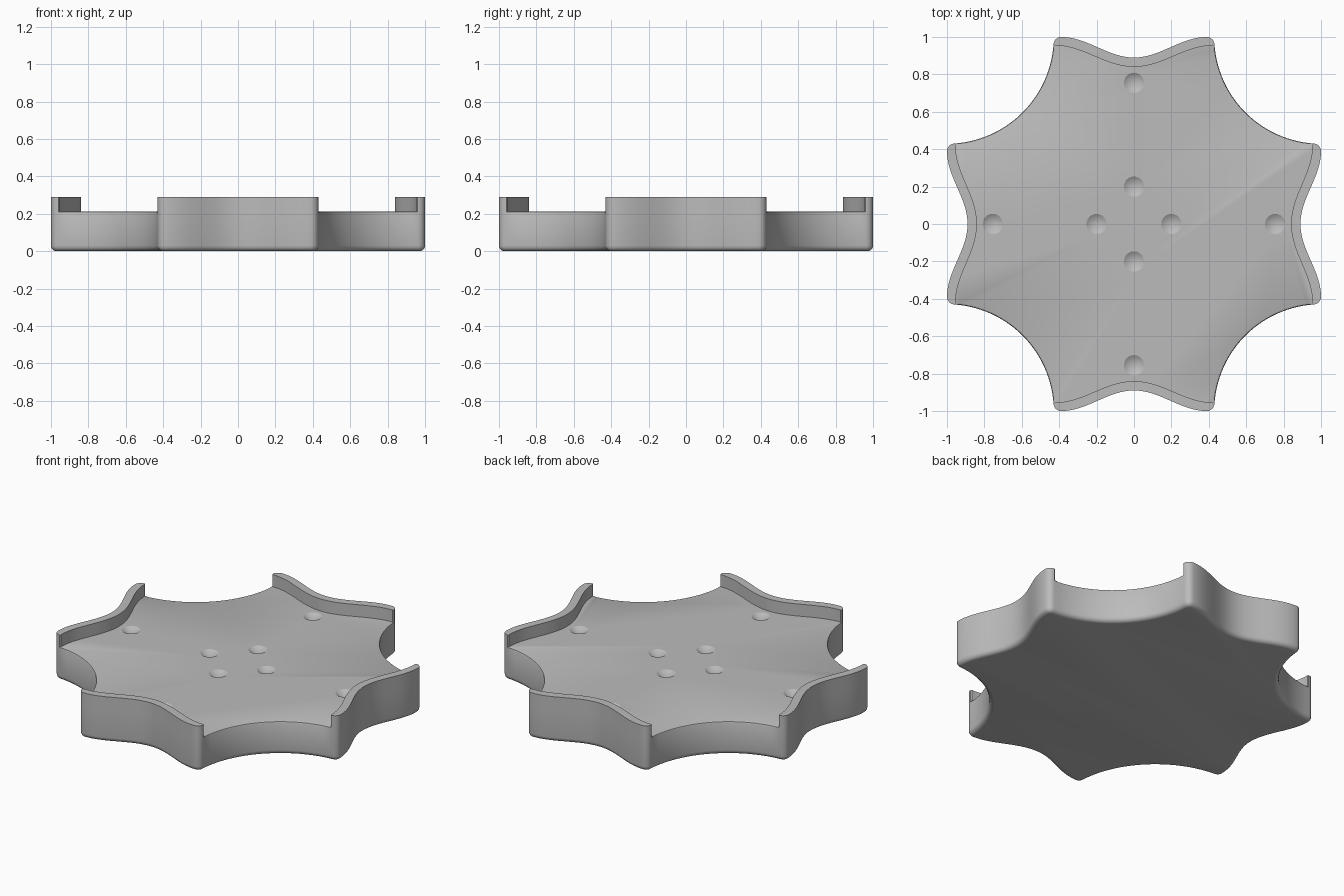
import bpy, bmesh
from math import pi, sin, cos, radians
from mathutils import Vector

cube = bpy.data.objects.get("Cube")
if cube:
    bpy.data.objects.remove(cube)

FLOOR, RIM_TOP = 0.213, 0.29

grey = bpy.data.materials.new("plain grey")
grey.use_nodes = True
grey.diffuse_color = (0.5, 0.5, 0.5, 1)
grey.node_tree.nodes["Principled BSDF"].inputs["Base Color"].default_value = (0.5, 0.5, 0.5, 1)


def arc(cx, cy, r, a, b, n):
    steps = [radians(a + (b - a) * i / n) for i in range(n + 1)]
    return [Vector((cx + r * cos(t), cy + r * sin(t))) for t in steps]


def wave(half, mid, amp, n):
    xs = [half * (2 * i / n - 1) for i in range(n + 1)]
    return [Vector((x, mid - amp * cos(pi * x / half))) for x in xs]


def turn(p, k):
    for _ in range(k):
        p = Vector((p.y, -p.x))
    return p


def finish(name, bm):
    bmesh.ops.recalc_face_normals(bm, faces=bm.faces)
    me = bpy.data.meshes.new(name)
    bm.to_mesh(me)
    bm.free()
    me.materials.append(grey)
    ob = bpy.data.objects.new(name, me)
    bpy.context.collection.objects.link(ob)
    return ob


def smooth(ob):
    bpy.ops.object.select_all(action='DESELECT')
    ob.select_set(True)
    bpy.context.view_layer.objects.active = ob
    bpy.ops.object.shade_smooth_by_angle(angle=radians(30))


# One wavy side with rounded tips, then the scooped corner
side = (arc(-0.39, 0.96, 0.04, 180, 90, 6)[:-1] + wave(0.39, 0.945, 0.055, 32)
        + arc(0.39, 0.96, 0.04, 90, 0, 6)[1:])
scoop = arc(1, 1, 0.571, 184, 266, 28)[1:-1]
quarter = [(p, False) for p in side] + [(p, True) for p in scoop]
outline = [(turn(p, k), s) for k in range(4) for p, s in quarter]
count = len(outline)


def inset(i, d):
    t = (outline[(i + 1) % count][0] - outline[i - 1][0]).normalized()
    return outline[i][0] + Vector((t.y, -t.x)) * d


# Base plate: rounded bottom edge, softened top edge along the scoops
bm = bmesh.new()
levels = [(0.03 * (1 - sin(a)), 0.03 * (1 - cos(a)), False)
          for a in [radians(18 * i) for i in range(6)]]
levels += [(0, FLOOR - 0.01, False), (0.003, FLOOR - 0.003, True), (0.01, FLOOR, True)]
rings = []
for d, z, scoop_only in levels:
    ring = []
    for i, (p, is_scoop) in enumerate(outline):
        q = inset(i, d if is_scoop or not scoop_only else 0)
        ring.append(bm.verts.new((q.x, q.y, z)))
    rings.append(ring)
for low, high in zip(rings, rings[1:]):
    for i in range(count):
        j = (i + 1) % count
        bm.faces.new((low[i], low[j], high[j], high[i]))
bm.faces.new(rings[0])
bm.faces.new(rings[-1])
plate = finish("base_plate", bm)

# Conical dimples cut into the floor
RADIUS, DEPTH = 0.054, 0.035
spots = [turn(Vector((0, r)), k) for r in (0.2, 0.755) for k in range(4)]
for s in spots:
    bpy.ops.mesh.primitive_cone_add(vertices=24, radius1=0, radius2=RADIUS * 2, depth=DEPTH * 2,
                                    location=(s.x, s.y, FLOOR))
    cutter = bpy.context.object
    cutter.name = "dimple_cutter"
    cutter.hide_render = True
    cutter.data.materials.append(grey)
    bpy.context.view_layer.objects.active = plate
    mod = plate.modifiers.new("dimple", 'BOOLEAN')
    mod.operation = 'DIFFERENCE'
    mod.solver = 'EXACT'
    mod.object = cutter
    bpy.ops.object.modifier_apply(modifier=mod.name)
    bpy.data.objects.remove(cutter)
smooth(plate)

# Raised rims along the four wavy sides
inner = wave(0.425, 0.8975, 0.0575, len(side) - 1)
for k, name in enumerate(("back_rim", "left_rim", "front_rim", "right_rim")):
    bm = bmesh.new()
    sections = []
    for o, n in zip(side, inner):
        o, n = turn(o, k), turn(n, k)
        sections.append([bm.verts.new((p.x, p.y, z)) for p, z in
                         ((o, FLOOR), (o, RIM_TOP), (n, RIM_TOP), (n, FLOOR))])
    for a, b in zip(sections, sections[1:]):
        for i in range(4):
            j = (i + 1) % 4
            bm.faces.new((a[i], a[j], b[j], b[i]))
    bm.faces.new(sections[0])
    bm.faces.new(sections[-1])
    smooth(finish(name, bm))
